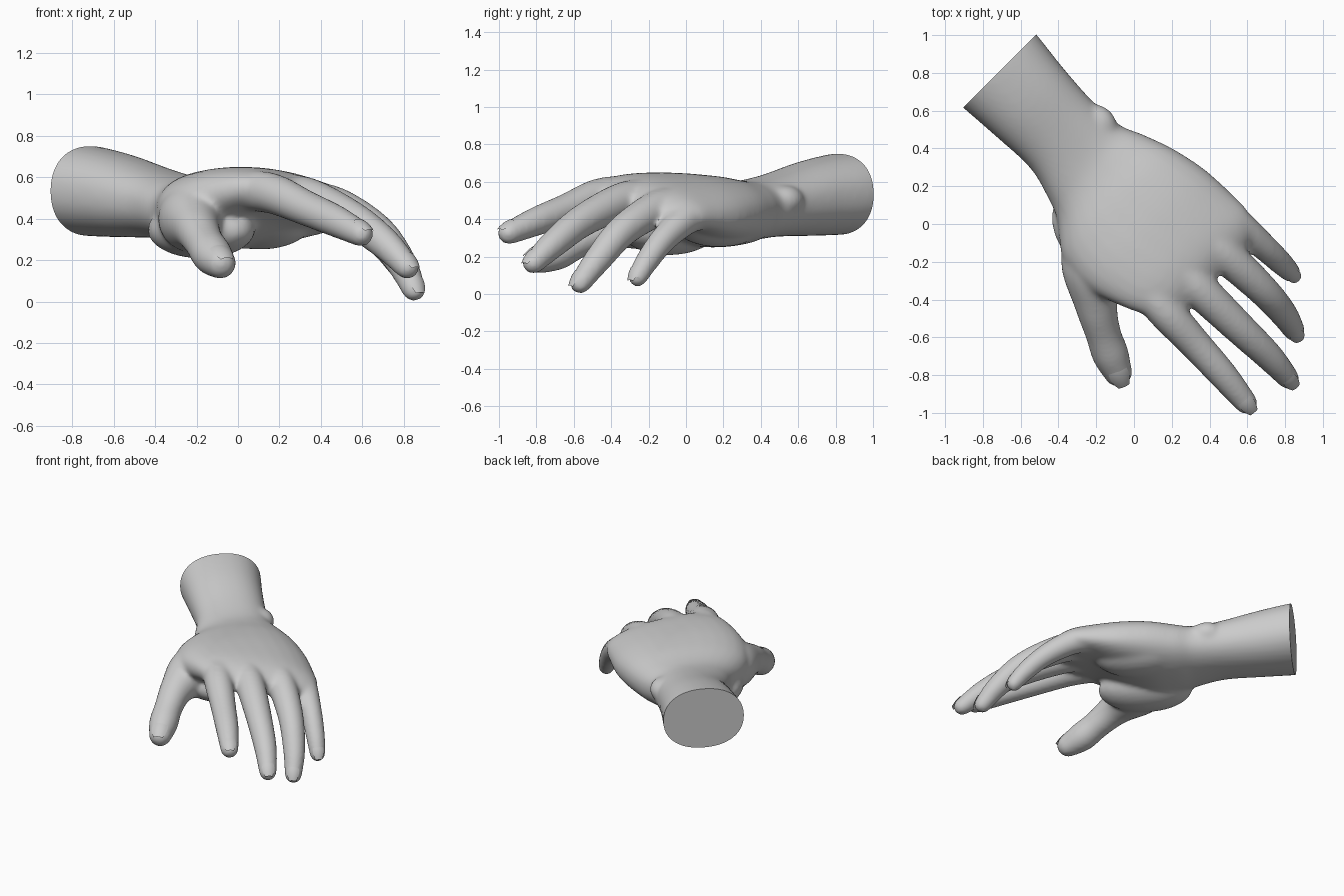
import bpy, bmesh, math
from mathutils import Vector

if "Cube" in bpy.data.objects:
    bpy.data.objects.remove(bpy.data.objects["Cube"])

R = math.sqrt(0.5)
SEG = 28


def to_world(u, v, z):
    """u runs from wrist to fingertips, v from thumb side to little finger."""
    return Vector(((u + v) * R, (v - u) * R, z))


def spline(rows, steps):
    """Smooth curve through rows of numbers."""
    out = []
    for i in range(len(rows) - 1):
        a, b, c, d = (rows[max(0, min(len(rows) - 1, i + k))] for k in (-1, 0, 1, 2))
        for s in range(steps):
            t = s / steps
            out.append([0.5 * (2 * q + (r - p) * t + (2 * p - 5 * q + 4 * r - w) * t * t
                               + (3 * q - p - 3 * r + w) * t ** 3)
                        for p, q, r, w in zip(a, b, c, d)])
    return out + [list(rows[-1])]


def skin(bm, rings):
    """Closed surface over a list of rings."""
    vr = [[bm.verts.new(p) for p in ring] for ring in rings]
    n = len(vr[0])
    for a, b in zip(vr, vr[1:]):
        for i in range(n):
            bm.faces.new((a[i], a[(i + 1) % n], b[(i + 1) % n], b[i]))
    bm.faces.new(vr[0][::-1])
    bm.faces.new(vr[-1])


def body(bm, rows):
    """Forearm and palm sections: u, v min, v max, z top, z bottom, roll, hollow."""
    rings = []
    for u, v0, v1, zt, zb, k, cup in spline(rows, 5):
        ring = []
        for i in range(SEG):
            a = 2 * math.pi * i / SEG
            c, s = (math.copysign(abs(w) ** 0.9, w) for w in (math.cos(a), math.sin(a)))
            dv = c * (v1 - v0) / 2
            dz = s * (zt - zb) / 2 + (cup * s * s if s < 0 else 0)
            ring.append(to_world(u, (v0 + v1) / 2 + dv, (zt + zb) / 2 + dz - k * dv))
        rings.append(ring)
    skin(bm, rings)


def digit(bm, rows):
    """Tapered tube with a rounded tip: rows of (x, y, z, radius)."""
    pts = spline(rows, 6)
    rings = []

    def ring(c, t, r):
        side = Vector((0, 0, 1)).cross(t).normalized()
        up = t.cross(side)
        rings.append([c + (side * math.cos(a) + up * math.sin(a)) * r
                      for a in (2 * math.pi * i / SEG for i in range(SEG))])

    for i, p in enumerate(pts):
        t = (Vector(pts[min(i + 1, len(pts) - 1)][:3]) - Vector(pts[max(i - 1, 0)][:3])).normalized()
        ring(Vector(p[:3]), t, p[3])
    end, r = Vector(pts[-1][:3]), pts[-1][3]
    for a in (0.35, 0.7, 1.05, 1.35):
        ring(end + t * r * math.sin(a), t, r * math.cos(a))
    skin(bm, rings)
    return end, t, r


def ball(bm, centre, size):
    made = bmesh.ops.create_uvsphere(bm, u_segments=20, v_segments=12, radius=1)["verts"]
    for v in made:
        v.co = to_world(*(c + p * s for c, p, s in zip(centre, v.co, size)))


def finger(rows):
    return [(*to_world(u, v, z), r) for u, v, z, r in rows]


skin_mat = bpy.data.materials.new("plain grey")
skin_mat.diffuse_color = (0.6, 0.6, 0.6, 1)
skin_mat.use_nodes = True
skin_mat.node_tree.nodes["Principled BSDF"].inputs["Base Color"].default_value = skin_mat.diffuse_color

bm = bmesh.new()
# forearm, wrist and palm
body(bm, [
    (-1.20, -0.21, 0.35, 0.76, 0.325, 0, 0),
    (-1.07, -0.205, 0.345, 0.75, 0.315, 0, 0),
    (-0.85, -0.19, 0.32, 0.71, 0.31, 0, 0),
    (-0.60, -0.18, 0.305, 0.645, 0.305, 0, 0),
    (-0.42, -0.225, 0.32, 0.61, 0.285, 0, 0),
    (-0.30, -0.275, 0.37, 0.61, 0.26, 0, 0),
    (-0.13, -0.40, 0.43, 0.635, 0.24, 0.02, 0.01),
    (0.06, -0.42, 0.47, 0.645, 0.25, 0.08, 0.045),
    (0.25, -0.36, 0.48, 0.63, 0.31, 0.15, 0.06),
    (0.38, -0.30, 0.475, 0.60, 0.36, 0.18, 0.04),
    (0.46, -0.25, 0.42, 0.56, 0.41, 0.18, 0.01),
    (0.51, -0.19, 0.34, 0.515, 0.44, 0.18, 0)])
# wrist knuckle, thumb pad and heel pad
ball(bm, (-0.51, 0.245, 0.50), (0.11, 0.09, 0.08))
ball(bm, (-0.06, -0.19, 0.345), (0.32, 0.19, 0.138))
ball(bm, (-0.05, 0.20, 0.375), (0.30, 0.18, 0.125))

# fingers from index to little, then thumb
digits = [
    finger([(0.25, -0.19, 0.535, 0.10), (0.45, -0.21, 0.52, 0.098), (0.68, -0.22, 0.452, 0.086),
            (0.90, -0.232, 0.388, 0.078), (1.09, -0.25, 0.325, 0.062)]),
    finger([(0.25, 0.0, 0.515, 0.10), (0.47, 0.0, 0.50, 0.10), (0.78, 0.005, 0.395, 0.088),
            (1.00, 0.01, 0.275, 0.077), (1.155, 0.0, 0.165, 0.060)]),
    finger([(0.22, 0.20, 0.475, 0.10), (0.43, 0.222, 0.46, 0.098), (0.71, 0.235, 0.34, 0.086),
            (0.89, 0.225, 0.185, 0.075), (1.00, 0.20, 0.058, 0.059)]),
    finger([(0.18, 0.36, 0.43, 0.085), (0.36, 0.385, 0.41, 0.086), (0.56, 0.40, 0.30, 0.073),
            (0.70, 0.405, 0.175, 0.064), (0.77, 0.405, 0.09, 0.054)]),
    [(-0.24, 0.02, 0.39, 0.13), (-0.22, -0.22, 0.40, 0.165), (-0.20, -0.43, 0.355, 0.114),
     (-0.163, -0.58, 0.285, 0.095), (-0.125, -0.69, 0.225, 0.098), (-0.085, -0.785, 0.185, 0.078)]]
tips = [digit(bm, rows) for rows in digits]
bmesh.ops.recalc_face_normals(bm, faces=bm.faces)
raw = bpy.data.meshes.new("hand_parts")
bm.to_mesh(raw)
bm.free()

# fuse the parts into one soft surface
hand = bpy.data.objects.new("hand", raw)
bpy.context.collection.objects.link(hand)
fuse = hand.modifiers.new("fuse", "REMESH")
fuse.mode, fuse.voxel_size = "VOXEL", 0.013
soft = hand.modifiers.new("soften", "SMOOTH")
soft.factor, soft.iterations = 0.5, 22
dg = bpy.context.evaluated_depsgraph_get()
fused = bpy.data.meshes.new_from_object(hand.evaluated_get(dg))
hand.modifiers.clear()

# flat cut at the end of the forearm
bm = bmesh.new()
bm.from_mesh(fused)
cut = bmesh.ops.bisect_plane(bm, geom=bm.verts[:] + bm.edges[:] + bm.faces[:],
                             plane_co=to_world(-1.075, 0, 0), plane_no=to_world(-1, 0, 0),
                             clear_outer=True)
rim = [e for e in cut["geom_cut"] if isinstance(e, bmesh.types.BMEdge)]
bmesh.ops.contextual_create(bm, geom=rim)
bmesh.ops.recalc_face_normals(bm, faces=bm.faces)
bm.to_mesh(fused)
bm.free()
hand.data = fused


def finish(ob):
    ob.data.materials.clear()
    ob.data.materials.append(skin_mat)
    bpy.ops.object.select_all(action="DESELECT")
    ob.select_set(True)
    bpy.context.view_layer.objects.active = ob
    bpy.ops.object.shade_smooth_by_angle(angle=math.radians(40))


finish(hand)

# fingernails: thin curved shells on top of each tip
for name, (end, t, r) in zip(("index", "middle", "ring", "little", "thumb"), tips):
    side = Vector((0, 0, 1)).cross(t).normalized()
    up = t.cross(side)
    bm = bmesh.new()
    grid = []
    for i in range(7):
        s = i / 6
        half = 0.5 + 0.25 * math.sin(math.pi * (0.15 + 0.7 * s))
        rad = r * (1.06 - 0.36 * s * s)
        grid.append([bm.verts.new(end + t * r * (1.5 * s - 0.6)
                                  + (side * math.sin(a) + up * math.cos(a)) * rad)
                     for a in ((j / 4 - 1) * half for j in range(9))])
    for a, b in zip(grid, grid[1:]):
        for j in range(8):
            bm.faces.new((a[j], b[j], b[j + 1], a[j + 1]))
    bmesh.ops.solidify(bm, geom=bm.faces[:], thickness=0.008)
    bmesh.ops.recalc_face_normals(bm, faces=bm.faces)
    me = bpy.data.meshes.new(name + "_nail")
    bm.to_mesh(me)
    bm.free()
    nail = bpy.data.objects.new(name + "_nail", me)
    bpy.context.collection.objects.link(nail)
    finish(nail)
